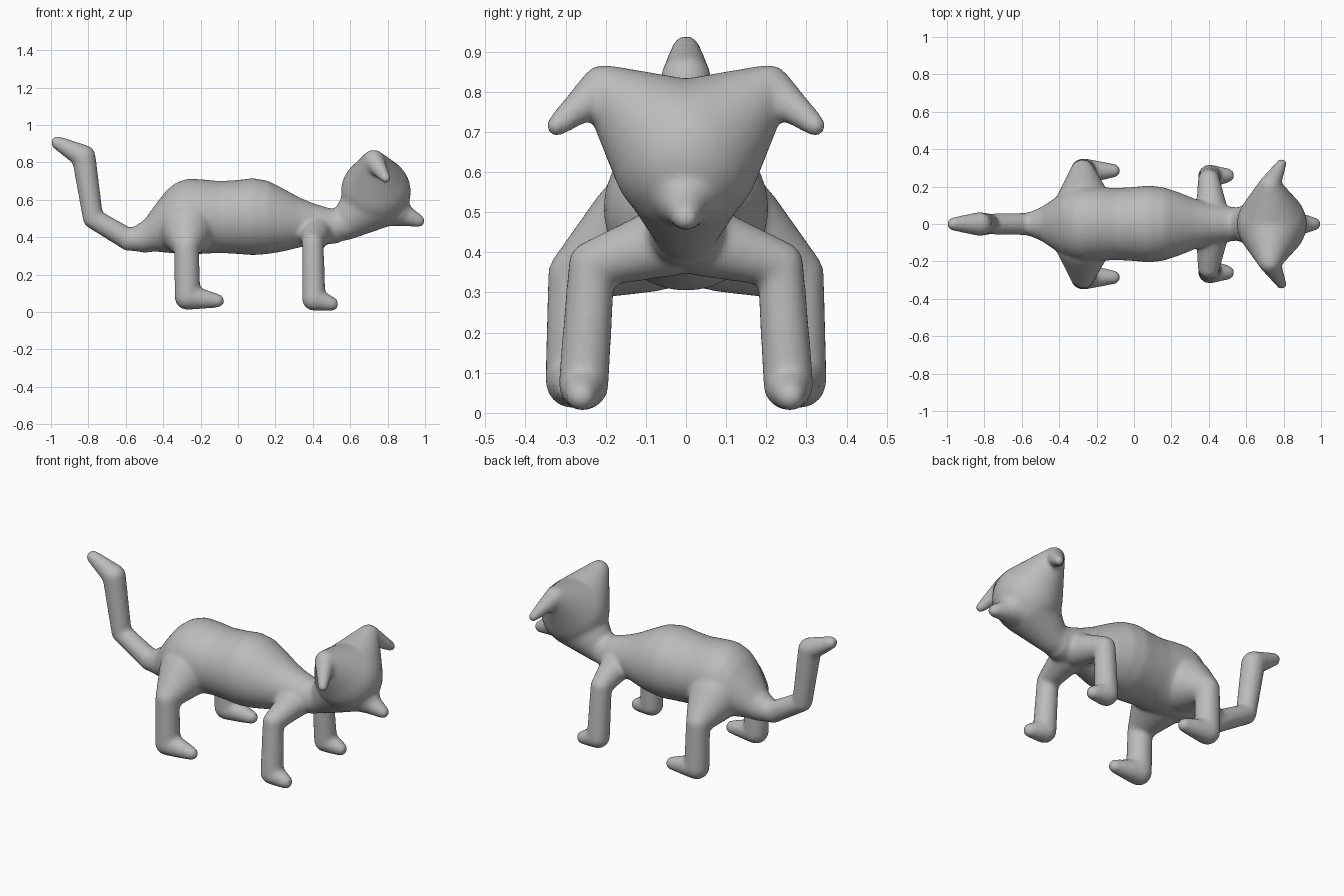
import bpy, bmesh, math
from mathutils import Vector, Matrix

cube = bpy.data.objects.get("Cube")
if cube:
    bpy.data.objects.remove(cube)

grey = bpy.data.materials.new("clay grey")
grey.use_nodes = True
COLOR = (0.5, 0.5, 0.5, 1)
grey.diffuse_color = COLOR
grey.node_tree.nodes["Principled BSDF"].inputs["Base Color"].default_value = COLOR

bm = bmesh.new()


def ball(p, r):
    bmesh.ops.create_uvsphere(bm, u_segments=32, v_segments=20, radius=r,
                              matrix=Matrix.Translation(p))


def limb(*joints):
    """Balls joined by tangent cones; each joint is (x, y, z, radius)."""
    for x, y, z, r in joints:
        ball((x, y, z), r)
    for a, b in zip(joints, joints[1:]):
        pa, pb = Vector(a[:3]), Vector(b[:3])
        axis = pb - pa
        d = axis.length
        s = (a[3] - b[3]) / d
        c = math.sqrt(1 - s * s)
        n = axis / d
        pa, pb = pa + n * a[3] * s, pb + n * b[3] * s
        turn = n.to_track_quat('Z', 'Y').to_matrix().to_4x4()
        bmesh.ops.create_cone(bm, cap_ends=True, segments=32,
                              radius1=a[3] * c, radius2=b[3] * c,
                              depth=(pb - pa).length,
                              matrix=Matrix.Translation((pa + pb) / 2) @ turn)


def torso(stations, n=40):
    """Loft of round sections; each station is (x, z, radius)."""
    rings = []
    for x, z, r in stations:
        rings.append([bm.verts.new((x, r * math.cos(t), z + r * math.sin(t)))
                      for t in (2 * math.pi * i / n for i in range(n))])
    for a, b in zip(rings, rings[1:]):
        for i in range(n):
            j = (i + 1) % n
            bm.faces.new((a[i], a[j], b[j], b[i]))
    bm.faces.new(rings[0][::-1])
    bm.faces.new(rings[-1])


# Body and neck
torso([(-0.62, 0.39, 0.055), (-0.56, 0.39, 0.064), (-0.5, 0.405, 0.088),
       (-0.44, 0.45, 0.127), (-0.38, 0.485, 0.168), (-0.33, 0.502, 0.19),
       (-0.27, 0.51, 0.203), (-0.2, 0.51, 0.2), (-0.1, 0.508, 0.192),
       (0.0, 0.508, 0.198), (0.08, 0.51, 0.206), (0.16, 0.506, 0.196),
       (0.24, 0.492, 0.169), (0.32, 0.48, 0.137), (0.4, 0.47, 0.112),
       (0.48, 0.46, 0.098), (0.54, 0.457, 0.09)])
limb((0.5, 0, 0.46, 0.09), (0.58, 0, 0.475, 0.09), (0.74, 0, 0.61, 0.165))

# Tail
limb((-0.58, 0, 0.385, 0.06), (-0.775, 0, 0.5, 0.055),
     (-0.825, 0, 0.83, 0.064), (-0.965, 0, 0.905, 0.036))

# Head and snout
ball((0.737, 0, 0.643), 0.187)
limb((0.8, 0, 0.57, 0.11), (0.88, 0, 0.52, 0.06), (0.966, 0, 0.487, 0.034))

for side in (-1, 1):
    # Ears
    limb((0.737, 0, 0.643, 0.187), (0.725, side * 0.205, 0.81, 0.058))
    limb((0.725, side * 0.205, 0.81, 0.058), (0.79, side * 0.323, 0.715, 0.027))
    # Hind legs
    limb((-0.27, side * 0.1, 0.45, 0.15), (-0.275, side * 0.278, 0.345, 0.066),
         (-0.27, side * 0.282, 0.08, 0.069), (-0.11, side * 0.285, 0.06, 0.037))
    # Front legs
    limb((0.42, side * 0.04, 0.43, 0.09), (0.4, side * 0.235, 0.37, 0.058),
         (0.405, side * 0.255, 0.07, 0.063), (0.5, side * 0.26, 0.043, 0.038))

bmesh.ops.recalc_face_normals(bm, faces=bm.faces)
mesh = bpy.data.meshes.new("cat_body")
bm.to_mesh(mesh)
bm.free()
mesh.materials.append(grey)
mesh.shade_smooth()
cat = bpy.data.objects.new("cat_body", mesh)
bpy.context.collection.objects.link(cat)

# Fuse the parts into one soft skin
fuse = cat.modifiers.new("fuse", 'REMESH')
fuse.mode = 'VOXEL'
fuse.voxel_size = 0.011
fuse.use_smooth_shade = True
soften = cat.modifiers.new("soften", 'SMOOTH')
soften.factor = 0.5
soften.iterations = 10
